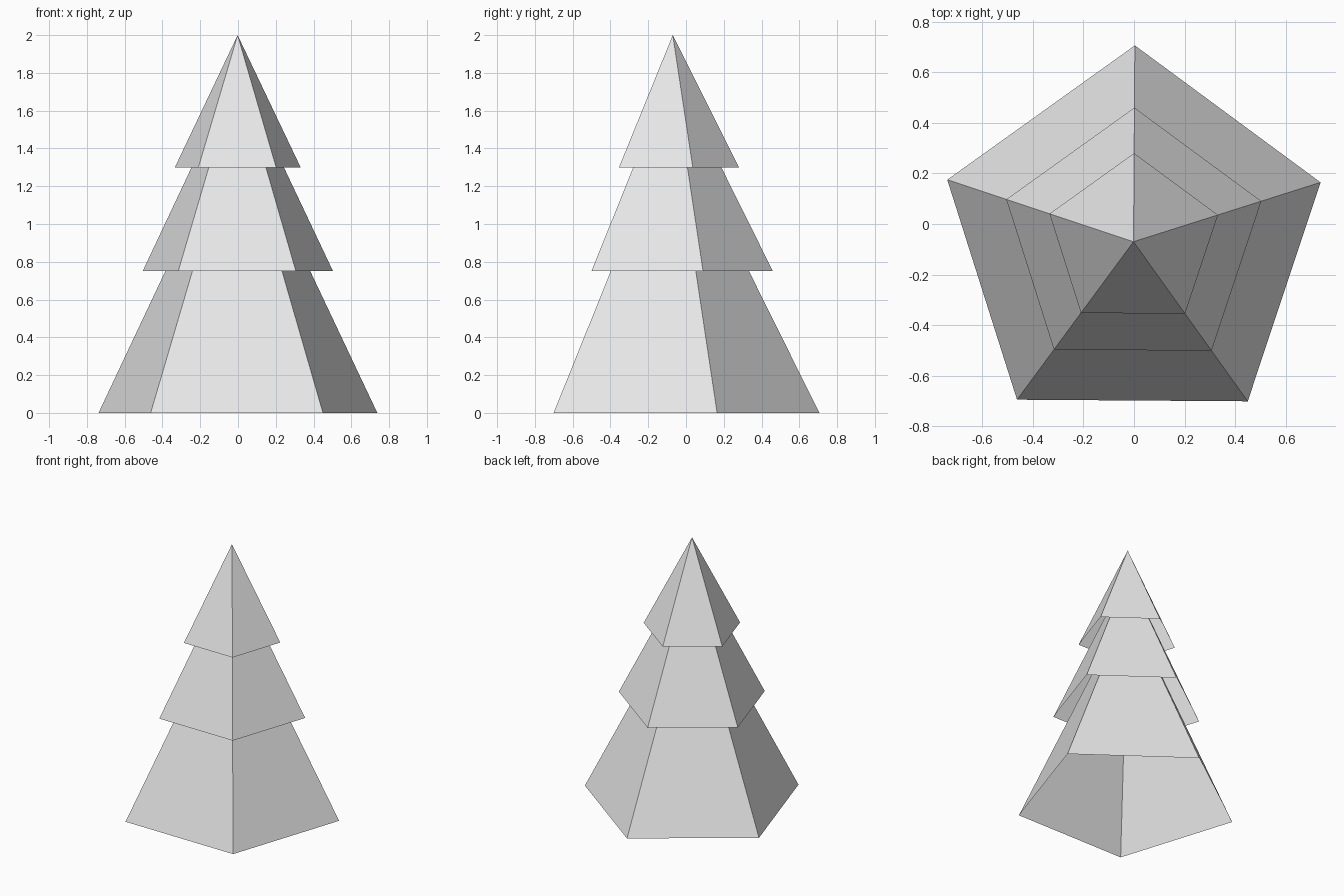
import bpy
import bmesh
from math import sin, cos, radians, tau

cube = bpy.data.objects.get("Cube")
if cube:
    bpy.data.objects.remove(cube, do_unlink=True)

SIDES = 5
CENTRE = (-0.002, -0.07)
TURN = radians(-0.4)
STEEPNESS = 2.015  # height of a tier per unit of radius

grey = bpy.data.materials.new("light_grey")
grey.use_nodes = True
colour = (0.8, 0.8, 0.8, 1)
grey.diffuse_color = colour
grey.node_tree.nodes["Principled BSDF"].inputs["Base Color"].default_value = colour


def tier(name, radius, base, top):
    """Open-bottomed five-sided pyramid with one corner towards the back."""
    bm = bmesh.new()
    ring = []
    for i in range(SIDES):
        a = TURN + tau * (i / SIDES + 0.25)
        ring.append(bm.verts.new((radius * cos(a), radius * sin(a), 0)))
    apex = bm.verts.new((0, 0, top - base))
    for i in range(SIDES):
        bm.faces.new((ring[i], ring[(i + 1) % SIDES], apex))
    mesh = bpy.data.meshes.new(name)
    bm.to_mesh(mesh)
    bm.free()
    mesh.materials.append(grey)
    obj = bpy.data.objects.new(name, mesh)
    obj.location = (*CENTRE, base)
    bpy.context.collection.objects.link(obj)


# Foliage tiers, each tip hidden inside the tier above
tier("lower_foliage", 0.776, 0, 0.776 * STEEPNESS)
tier("middle_foliage", 0.53, 0.75, 0.75 + 0.53 * STEEPNESS)
tier("top_foliage", 0.35, 1.3, 2.0)
